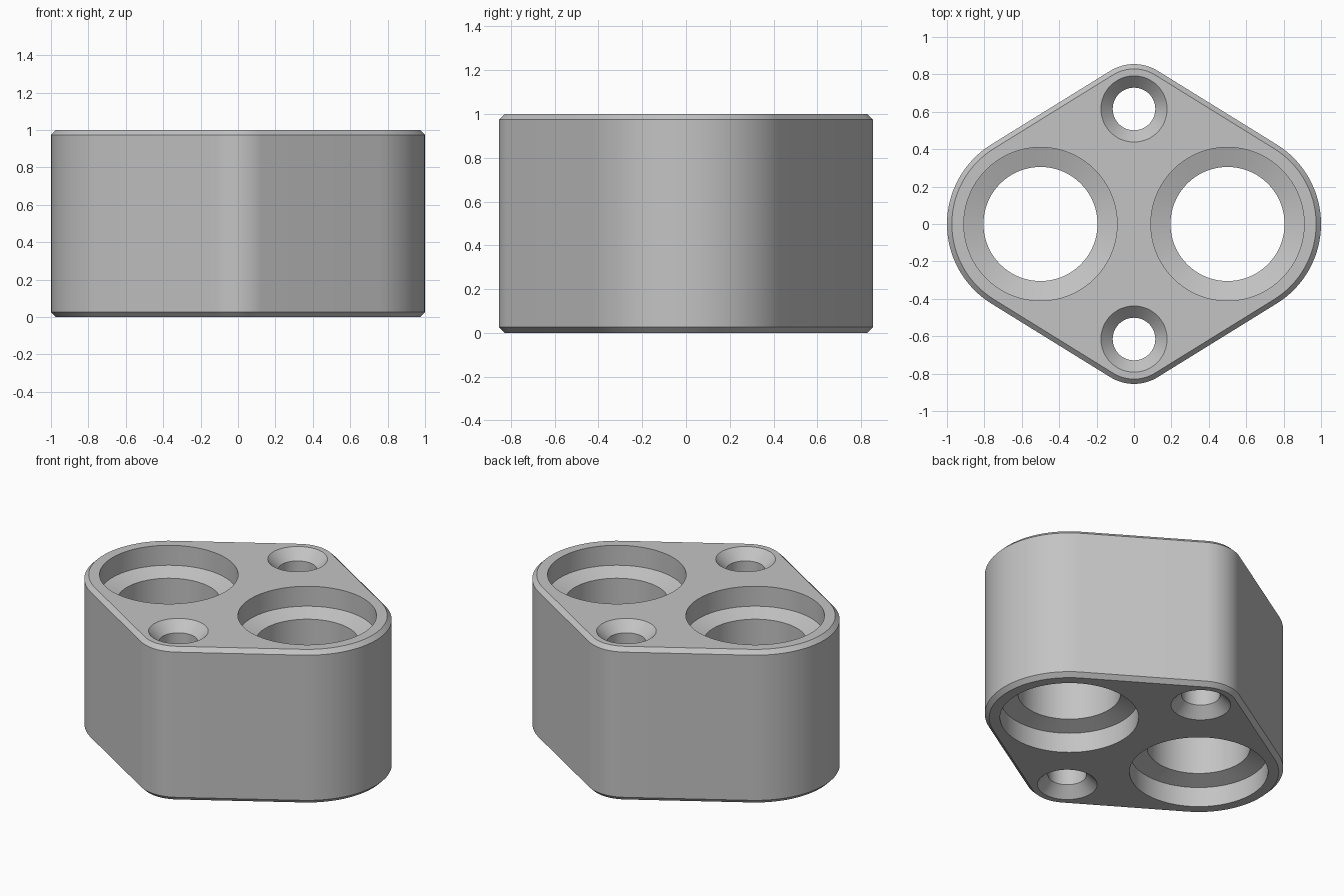
import bpy, bmesh, math

if "Cube" in bpy.data.objects:
    bpy.data.objects.remove(bpy.data.objects["Cube"])

H, CH = 1.0, 0.026            # block height, edge chamfer
BIG_X, BIG_R = 0.5, 0.5       # rounded side lobes
TIP_Y, TIP_R = 0.615, 0.24    # rounded front and back tips


def make_object(name, bm):
    bmesh.ops.recalc_face_normals(bm, faces=bm.faces)
    me = bpy.data.meshes.new(name)
    bm.to_mesh(me)
    bm.free()
    ob = bpy.data.objects.new(name, me)
    bpy.context.collection.objects.link(ob)
    return ob


def outline(inset):
    """Four arcs joined by straight tangents, counter-clockwise."""
    dist = math.hypot(BIG_X, TIP_Y)
    tangent = math.acos((TIP_R - BIG_R) / dist) - math.atan2(TIP_Y, BIG_X)
    arcs = [(BIG_X, 0, BIG_R, 0, tangent, 32),
            (0, TIP_Y, TIP_R, math.pi / 2, math.pi / 2 - tangent, 16),
            (-BIG_X, 0, BIG_R, math.pi, tangent, 32),
            (0, -TIP_Y, TIP_R, 3 * math.pi / 2, math.pi / 2 - tangent, 16)]
    pts = []
    for cx, cy, r, mid, half, n in arcs:
        for i in range(n + 1):
            a = mid - half + 2 * half * i / n
            pts.append((cx + (r - inset) * math.cos(a), cy + (r - inset) * math.sin(a)))
    return pts


def loft(bm, rings):
    """Skin a closed solid through rings of (points, z)."""
    loops = [[bm.verts.new((x, y, z)) for x, y in pts] for pts, z in rings]
    for a, b in zip(loops, loops[1:]):
        for i in range(len(a)):
            j = (i + 1) % len(a)
            bm.faces.new((a[i], a[j], b[j], b[i]))
    bm.faces.new(loops[0][::-1])
    bm.faces.new(loops[-1])


def circle(cx, cy, r, n):
    return [(cx + r * math.cos(2 * math.pi * i / n),
             cy + r * math.sin(2 * math.pi * i / n)) for i in range(n)]


# Chamfered block
bm = bmesh.new()
loft(bm, [(outline(CH), 0), (outline(0), CH), (outline(0), H - CH), (outline(CH), H)])
block = make_object("block", bm)

# Hole cutters, the same from above and below
bm = bmesh.new()
for s in (-1, 1):
    # Stepped bore with a sloped ledge
    half = [(0.41, -0.1), (0.41, 0.13), (0.305, 0.166)]
    profile = half + [(r, H - z) for r, z in reversed(half)]
    loft(bm, [(circle(s * BIG_X, 0, r, 72), z) for r, z in profile])
    # Countersunk screw hole
    half = [(0.277, -0.1), (0.177, 0), (0.114, 0.065)]
    profile = half + [(r, H - z) for r, z in reversed(half)]
    loft(bm, [(circle(0, s * TIP_Y, r, 48), z) for r, z in profile])
cutter = make_object("hole_cutter", bm)
cutter.hide_render = True

# Cut the holes, then smooth the curved walls
mod = block.modifiers.new("holes", 'BOOLEAN')
mod.operation = 'DIFFERENCE'
mod.solver = 'EXACT'
mod.object = cutter
bpy.context.view_layer.objects.active = block
block.select_set(True)
bpy.ops.object.modifier_apply(modifier=mod.name)
bpy.data.objects.remove(cutter)
bpy.ops.object.shade_smooth_by_angle(angle=math.radians(15))

# Single grey finish
grey = bpy.data.materials.new("light_grey")
grey.diffuse_color = (0.55, 0.55, 0.55, 1)
grey.use_nodes = True
grey.node_tree.nodes["Principled BSDF"].inputs["Base Color"].default_value = grey.diffuse_color
block.data.materials.clear()
block.data.materials.append(grey)
